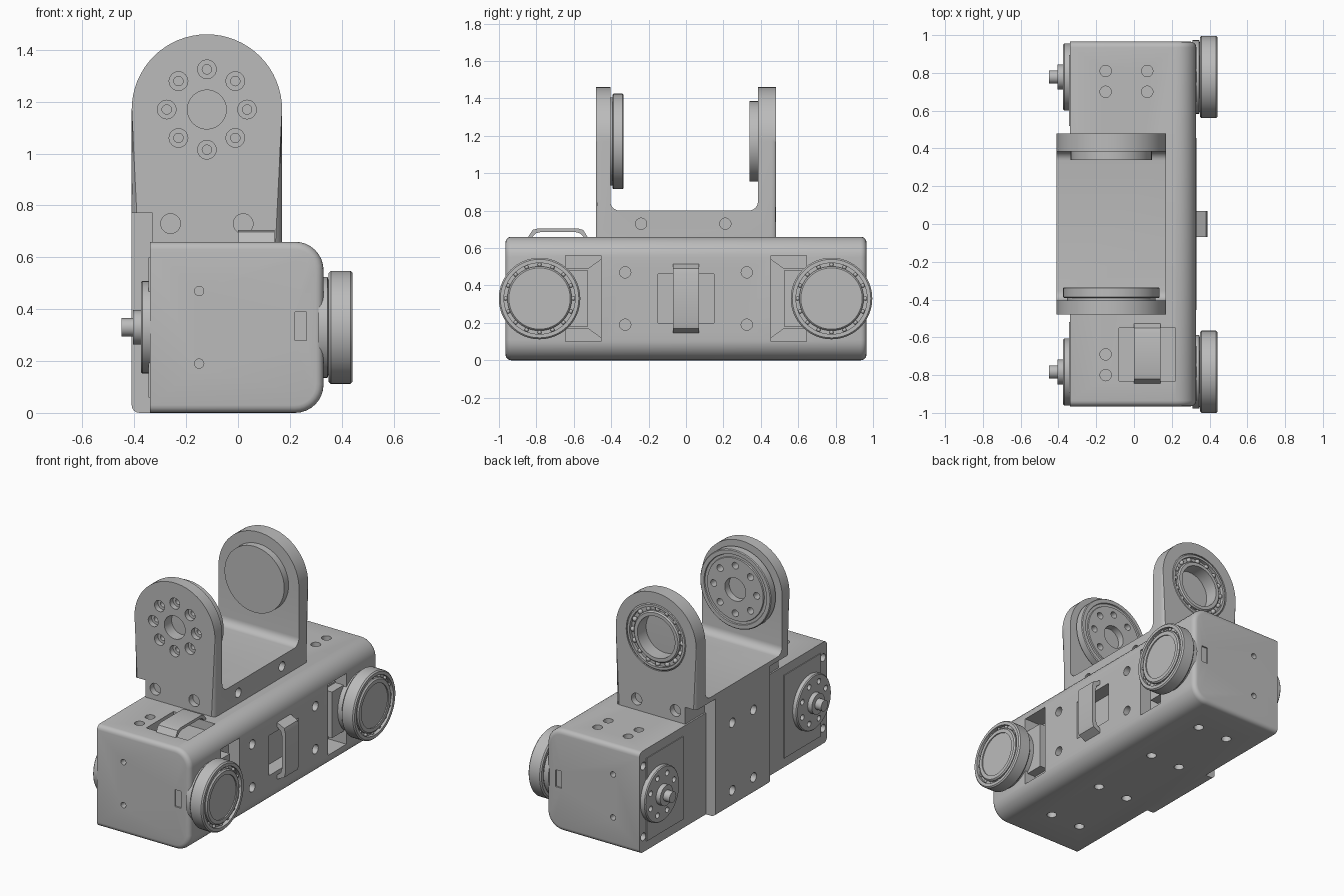
import bpy, bmesh, math
from mathutils import Vector

if "Cube" in bpy.data.objects:
    bpy.data.objects.remove(bpy.data.objects["Cube"])

grey = bpy.data.materials.new("machined_grey")
grey.use_nodes = True
grey.diffuse_color = (0.5, 0.5, 0.5, 1)
grey.node_tree.nodes["Principled BSDF"].inputs["Base Color"].default_value = grey.diffuse_color
AXES = {"x": Vector((1, 0, 0)), "y": Vector((0, 1, 0)), "z": Vector((0, 0, 1))}


def box(bm, x, y, z):
    out = bmesh.ops.create_cube(bm, size=1)["verts"]
    for v in out:
        v.co = [sum(r) / 2 + c * (r[1] - r[0]) for r, c in zip((x, y, z), v.co)]
    return out


def prism(bm, pts, axis, lo, hi):
    # Extrude a 2D outline along x or y
    def place(p, h):
        return (h, p[0], p[1]) if axis == "x" else (p[0], h, p[1])
    a = [bm.verts.new(place(p, lo)) for p in pts]
    b = [bm.verts.new(place(p, hi)) for p in pts]
    bm.faces.new(a)
    bm.faces.new(b[::-1])
    for i in range(len(pts)):
        bm.faces.new((a[i - 1], a[i], b[i], b[i - 1]))


def lathe(bm, profile, centre, axis, ring=False, n=48):
    # Revolve (height, radius) points about an axis through centre
    rot = AXES["z"].rotation_difference(AXES[axis])
    loops = []
    for h, r in profile:
        loops.append([bm.verts.new(Vector(centre) + rot @ Vector(
            (r * math.cos(math.tau * i / n), r * math.sin(math.tau * i / n), h))) for i in range(n)])
    if ring:
        loops.append(loops[0])
    else:
        bm.faces.new(loops[0])
        bm.faces.new(loops[-1])
    for a, b in zip(loops, loops[1:]):
        for i in range(n):
            bm.faces.new((a[i - 1], a[i], b[i], b[i - 1]))


def hole(bm, centre, axis, r, depth, n=24):
    lathe(bm, [(-depth, r), (depth, r)], centre, axis, n=n)


def round_edges(bm, test, width, segments=4):
    edges = [e for e in bm.edges if test(*[v.co for v in e.verts])]
    bmesh.ops.bevel(bm, geom=edges, offset=width, segments=segments, profile=0.5, affect="EDGES")


def finish(name, bm, cutter=None):
    bmesh.ops.recalc_face_normals(bm, faces=bm.faces)
    mesh = bpy.data.meshes.new(name)
    bm.to_mesh(mesh)
    bm.free()
    mesh.materials.append(grey)
    ob = bpy.data.objects.new(name, mesh)
    bpy.context.collection.objects.link(ob)
    bpy.ops.object.select_all(action="DESELECT")
    bpy.context.view_layer.objects.active = ob
    ob.select_set(True)
    if cutter:
        tool = finish(name + "_cutter", cutter)
        tool.hide_render = True
        tool.select_set(False)
        ob.select_set(True)
        bpy.context.view_layer.objects.active = ob
        mod = ob.modifiers.new("holes", "BOOLEAN")
        mod.operation, mod.solver, mod.object = "DIFFERENCE", "EXACT", tool
        bpy.ops.object.modifier_apply(modifier=mod.name)
        bpy.data.objects.remove(tool)
    bpy.ops.object.shade_smooth_by_angle(angle=math.radians(35))
    return ob


END, TOP, MID = 0.965, 0.66, 0.33

# Housing with rounded long edges on one side
bm, cut = bmesh.new(), bmesh.new()
box(bm, (-0.34, 0.33), (-END, END), (0, TOP))
round_edges(bm, lambda a, b: min(a.x, b.x) > 0.32 and abs(a.y - b.y) > 1, 0.11, 8)
round_edges(bm, lambda a, b: abs(a.y - b.y) < 0.01 and max(a.x, b.x) > -0.33, 0.03)
for x in (-0.15, 0.07):
    for y in (-0.8, -0.69, 0.7, 0.81):
        if x < 0 or y > 0:
            hole(cut, (x, y, TOP), "z", 0.03, 0.06)
    for y in (-0.7, -0.25, 0.25, 0.7):
        hole(cut, (x, y, 0), "z", 0.03, 0.06)
for s in (-1, 1):
    for z in (0.19, 0.47):
        hole(cut, (-0.15, s * END, z), "y", 0.018, 0.05)
        hole(cut, (0.33, s * 0.325, z), "x", 0.03, 0.06)
    for z in (0.1, 0.56):
        hole(cut, (-0.34, s * 0.925, z), "x", 0.025, 0.05)
    box(cut, (0.22, 0.265), sorted((s * 0.955, s * 1.0)), (0.28, 0.39))
    box(cut, (0.2, 0.4), sorted((s * 0.455, s * 0.645)), (0.1, 0.56))
box(cut, (0.24, 0.4), (-0.15, 0.15), (0.2, 0.46))
box(cut, (-0.08, 0.22), (-0.83, -0.55), (0.6, 0.8))
finish("housing", bm, cut)

# Ribs inside the side pockets
bm = bmesh.new()
for s in (-1, 1):
    prism(bm, [(s * 0.65, 0.17), (s * 0.525, 0.17), (s * 0.455, 0.12), (s * 0.455, 0.54),
               (s * 0.525, 0.49), (s * 0.65, 0.49)], "x", 0.19, 0.25)
    box(bm, (0.19, 0.31), sorted((s * 0.525, s * 0.65)), (0.18, 0.48))
finish("pocket_ribs", bm)


# Cable straps: arched bands bridging the two openings
def strap_path(a, b, base, rise, t):
    def arch(lo, hi, h0, h1, bend):
        return [(lo, h0), (lo + bend * 0.5, h1 - 0.008), (lo + bend, h1),
                (hi - bend, h1), (hi - bend * 0.5, h1 - 0.008), (hi, h0)]
    return arch(a, b, base, base + rise, 0.06) + arch(a + t, b - t, base, base + rise - t, 0.06)[::-1]


bm = bmesh.new()
prism(bm, strap_path(-0.85, -0.52, TOP - 0.01, 0.055, 0.018), "x", 0.0, 0.14)
finish("top_strap", bm)
bm = bmesh.new()
prism(bm, [(h, p) for p, h in strap_path(0.14, 0.52, 0.32, 0.07, 0.025)], "y", -0.07, 0.07)
finish("side_strap", bm)

# Back plate that holds the bracket
bm, cut = bmesh.new(), bmesh.new()
box(bm, (-0.41, -0.33), (-0.28, 0.28), (0, 0.77))
round_edges(bm, lambda a, b: max(a.x, b.x) < -0.4 and max(a.z, b.z) < 0.1, 0.03)
for y in (-0.11, 0.11):
    for z in (0.11, 0.55):
        hole(cut, (-0.41, y, z), "x", 0.03, 0.05)
finish("back_plate", bm, cut)

# U-shaped bracket with two rounded arms
CX, CZ, R = -0.12, 1.17, 0.29
bm, cut = bmesh.new(), bmesh.new()
outline = [(CX - R, TOP), (CX + R, TOP)]
outline += [(CX + R * math.cos(i * math.pi / 32), CZ + R * math.sin(i * math.pi / 32)) for i in range(33)]
prism(bm, outline, "y", -0.48, 0.48)
round_edges(bm, lambda a, b: abs(a.y - b.y) < 0.01 and max(a.z, b.z) > 0.7, 0.025, 3)
box(cut, (-1, 1), (-0.405, 0.385), (0.8, 2))
round_edges(cut, lambda a, b: max(a.z, b.z) < 0.81 and abs(a.x - b.x) > 1, 0.05, 6)
for s in (-1, 1):
    box(cut, (-0.6, -0.33), sorted((s * 0.28, s * 0.6)), (0.5, 0.77))
lathe(cut, [(-0.1, 0.075), (0.1, 0.075)], (CX, -0.48, CZ), "y")
lathe(cut, [(-0.1, 0.215), (0.06, 0.215)], (CX, 0.44, CZ), "y")
for i in range(8):
    a = i * math.tau / 8
    lathe(cut, [(-0.02, 0.036), (0.035, 0.036), (0.035, 0.018), (0.1, 0.018)],
          (CX + 0.155 * math.cos(a), -0.48, CZ + 0.155 * math.sin(a)), "y", n=24)
for x in (-0.26, 0.02):
    for s in (-1, 1):
        hole(cut, (x, s * 0.48, 0.73), "y", 0.038, 0.04)
for y in (-0.24, 0.21):
    hole(cut, (0.17, y, 0.73), "x", 0.03, 0.05)
finish("bracket", bm, cut)

# Mounting disc on the inside of the front arm
bm, cut = bmesh.new(), bmesh.new()
lathe(bm, [(-0.41, 0.235), (-0.392, 0.235), (-0.392, 0.25), (-0.387, 0.255), (-0.34, 0.255),
           (-0.335, 0.25), (-0.335, 0.225), (-0.342, 0.222), (-0.342, 0.205), (-0.335, 0.202)],
      (CX, 0, CZ), "y", n=64)
lathe(cut, [(-0.5, 0.075), (-0.2, 0.075)], (CX, 0, CZ), "y")
for i in range(8):
    a = i * math.tau / 8
    hole(cut, (CX + 0.155 * math.cos(a), -0.335, CZ + 0.155 * math.sin(a)), "y", 0.022, 0.15)
finish("mounting_disc", bm, cut)


# Ball bearings: two races with balls between them
def bearing(name, centre, axis, half, outer, inner, bore):
    bm = bmesh.new()
    for big, small in (outer, (inner, bore)):
        c = 0.008
        lathe(bm, [(-half, small), (-half, big - c), (c - half, big), (half - c, big),
                   (half, big - c), (half, small)], centre, axis, True, 64)
    mid = (outer[1] + inner) / 2
    lathe(bm, [(-half * 0.5, outer[1]), (-half * 0.5, inner), (half * 0.5, inner),
               (half * 0.5, outer[1])], centre, axis, True, 64)
    for i in range(16):
        a = i * math.tau / 16
        u, w = mid * math.cos(a), mid * math.sin(a)
        offset = Vector((half * 0.6, u, w)) if axis == "x" else Vector((u, half * 0.6, w))
        ball = bmesh.ops.create_uvsphere(bm, u_segments=10, v_segments=6, radius=(outer[1] - inner) * 0.6)
        bmesh.ops.translate(bm, verts=ball["verts"], vec=Vector(centre) + offset)
    finish(name, bm)


bearing("arm_bearing", (CX, 0.434, CZ), "y", 0.045, (0.215, 0.192), 0.165, 0.135)

for label, y in (("front", -0.783), ("back", 0.778)):
    # Roller and its hub
    bearing(label + "_roller", (0.396, y, MID), "x", 0.046, (0.218, 0.19), 0.172, 0.14)
    bm = bmesh.new()
    lathe(bm, [(0.31, 0.195), (0.345, 0.195), (0.352, 0.172), (0.352, 0.142), (0.435, 0.142)], (0, y, MID), "x")
    finish(label + "_roller_hub", bm)
    # Servo face with drive horn and shaft
    s = math.copysign(1, y)
    bm = bmesh.new()
    box(bm, (-0.345, -0.335), sorted((s * 0.52, s * 0.895)), (0.06, 0.6))
    finish(label + "_servo_face", bm)
    bm, cut = bmesh.new(), bmesh.new()
    lathe(bm, [(-0.45, 0.035), (-0.405, 0.035), (-0.405, 0.066), (-0.375, 0.066),
               (-0.375, 0.172), (-0.369, 0.178), (-0.34, 0.178)], (0, y, MID), "x")
    for i in range(8):
        a = (i + 0.5) * math.tau / 8
        hole(cut, (-0.375, y + 0.13 * math.cos(a), MID + 0.13 * math.sin(a)), "x", 0.018, 0.025, 16)
    finish(label + "_drive_horn", bm, cut)
